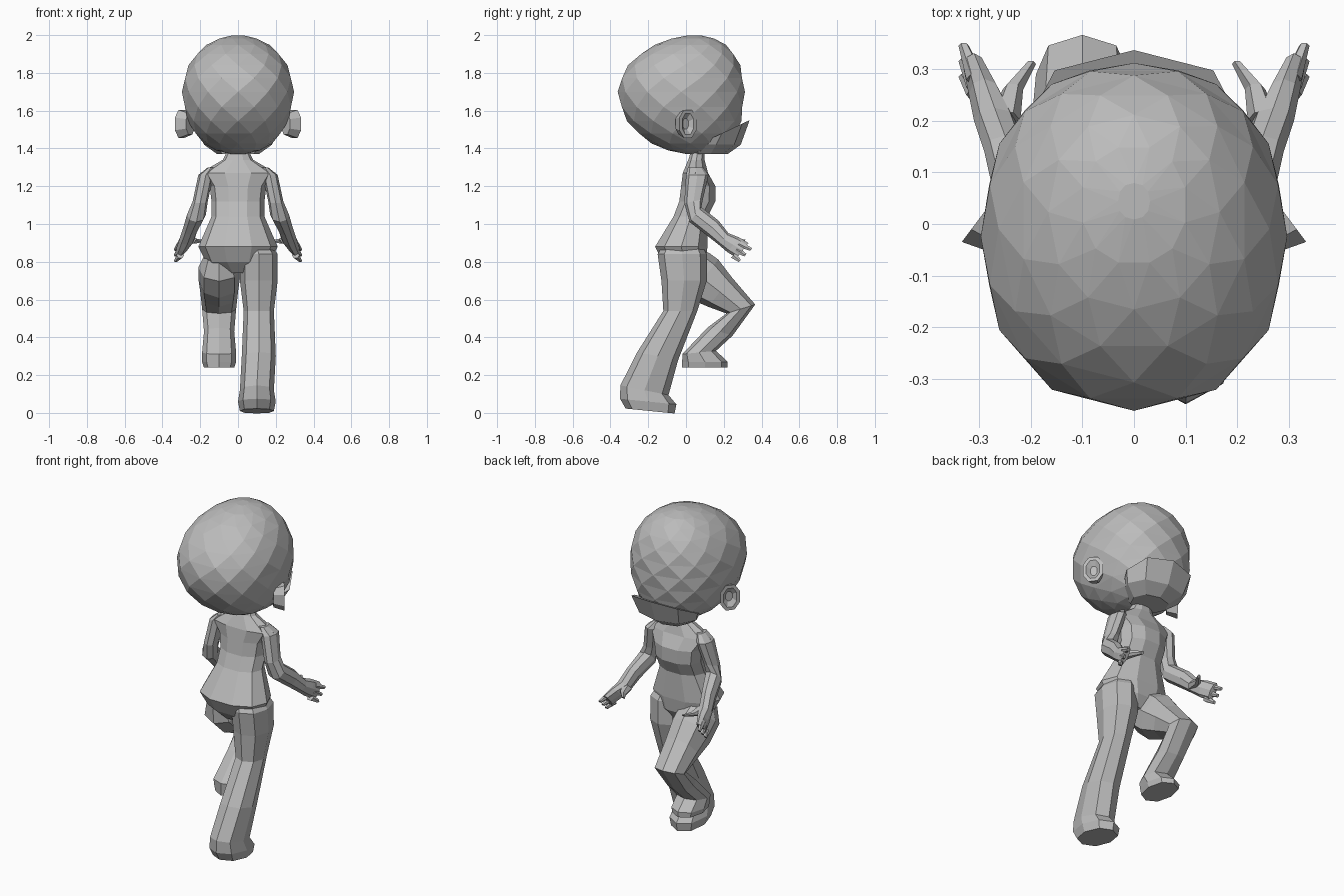
import bpy, bmesh, math
from mathutils import Vector

if "Cube" in bpy.data.objects:
    bpy.data.objects.remove(bpy.data.objects["Cube"])

# One plain grey for the whole figure
shade = (0.5, 0.5, 0.5, 1)
grey = bpy.data.materials.new("plain_grey")
grey.use_nodes = True
grey.diffuse_color = shade
grey.node_tree.nodes["Principled BSDF"].inputs["Base Color"].default_value = shade


def loft(name, rings, stagger=False):
    """Skin closed rings of equal length, capping both ends, with flat faces."""
    bm = bmesh.new()
    loops = [[bm.verts.new(point) for point in ring] for ring in rings]
    count = len(loops[0])
    for level, (low, high) in enumerate(zip(loops, loops[1:])):
        for k in range(count):
            j = (k + 1) % count
            if not stagger:
                bm.faces.new((low[k], low[j], high[j], high[k]))
            elif level % 2 == 0:
                bm.faces.new((low[k], low[j], high[k]))
                bm.faces.new((low[j], high[j], high[k]))
            else:
                bm.faces.new((low[k], high[j], high[k]))
                bm.faces.new((low[k], low[j], high[j]))
    bm.faces.new(loops[0][::-1])
    bm.faces.new(loops[-1])
    bmesh.ops.recalc_face_normals(bm, faces=bm.faces)
    mesh = bpy.data.meshes.new(name)
    bm.to_mesh(mesh)
    bm.free()
    mesh.materials.append(grey)
    bpy.context.collection.objects.link(bpy.data.objects.new(name, mesh))


def oval(center, across, along, sides, phase=0.0):
    """Slightly squared ellipse spanned by two half-axis vectors."""
    def full(value):
        return math.copysign(abs(value) ** 0.9, value)
    angles = [math.tau * (k + phase) / sides for k in range(sides)]
    return [Vector(center) + Vector(across) * full(math.cos(angle))
            + Vector(along) * full(math.sin(angle)) for angle in angles]


def limb(name, sections, side=1, sides=8):
    """Tube through (x, y, z, half width, half depth, tilt) sections."""
    rings = []
    for x, y, z, width, depth, tilt in sections:
        along = Vector((0, math.cos(tilt), math.sin(tilt))) * depth
        rings.append(oval((side * x, y, z), (width, 0, 0), along, sides))
    loft(name, rings)


# Faceted head: an egg whose poles shift forward, fuller underneath
head_rings = []
for step in range(-6, 7):
    angle = math.radians(14 * step)
    rise = math.sin(angle)
    spread = math.cos(angle) ** (0.85 if step < 0 else 1)
    center = (0, 0.07 * rise * rise - 0.025, 1.7 + rise * (0.33 if step < 0 else 0.3))
    head_rings.append(oval(center, (0.297 * spread, 0, 0), (0, 0.337 * spread, 0),
                           12, step % 2 / 2))
loft("head", head_rings, stagger=True)

# Jaw wedge jutting out under the face, its ledge rising to a point
loft("jaw", [oval((0, .13, 1.37), (.11, 0, 0), (0, .09, 0), 8),
             oval((0, .16, 1.42), (.18, 0, 0), (0, .13, 0), 8),
             oval((0, .19, 1.48), (.21, 0, 0), (0, .147, .07), 8)])

# Torso from crotch to neck: height, half width, front, back
torso = [(.74, .08, .07, -.07), (.8, .17, .11, -.13), (.88, .21, .12, -.17),
         (1.04, .14, .12, -.07), (1.12, .14, .16, -.04), (1.2, .15, .16, -.03),
         (1.27, .2, .12, -.02), (1.34, .08, .1, .01), (1.4, .05, .1, .03)]
loft("torso_and_neck", [oval((0, (front + back) / 2, z), (width, 0, 0),
                             (0, (front - back) / 2, 0), 10)
                        for z, width, front, back in torso])

# Straight leg, trailing behind, with flared hem and shoe
limb("standing_leg", [
    (.09, -.02, .93, .06, .08, 0), (.11, -.02, .84, .1, .13, 0),
    (.11, -.01, .7, .1, .12, 0), (.11, -.03, .54, .08, .09, 0),
    (.11, -.15, .3, .09, .11, -.2), (.1, -.22, .12, .09, .13, -.2),
    (.1, -.2, .06, .1, .15, -.1), (.1, -.19, .01, .09, .13, -.1)])

# Bent leg, knee lifted forward
limb("raised_leg", [
    (.1, 0, .83, .08, .1, .3), (.1, .02, .77, .11, .13, .6),
    (.1, .09, .71, .11, .13, .9), (.1, .18, .64, .1, .1, .9),
    (.1, .29, .55, .09, .08, .3), (.1, .18, .43, .08, .07, -.3),
    (.1, .07, .32, .09, .09, .1), (.1, .1, .27, .09, .12, 0),
    (.1, .1, .24, .08, .12, 0)], side=-1)

# Arms, hands and ears on both sides
for side, label in ((1, "left"), (-1, "right")):
    limb(label + "_arm", [
        (.14, .05, 1.3, .02, .04, 0), (.17, .06, 1.26, .04, .06, 0),
        (.2, .04, 1.12, .04, .05, .2), (.22, .05, 1.05, .05, .05, .9),
        (.25, .14, .98, .04, .05, .9), (.27, .2, .92, .04, .04, .9),
        (.29, .25, .89, .03, .05, .9), (.31, .3, .86, .02, .05, .9)], side)
    limb(label + "_thumb", [(.25, .2, .92, .03, .03, .9), (.235, .26, .91, .02, .02, .9),
                            (.2, .31, .91, .01, .01, .9)], side, sides=6)
    for finger, name in enumerate(("upper", "middle", "lower")):
        drop = 0.03 * finger
        limb(f"{label}_{name}_finger", [(.305, .28 - drop / 2, .895 - drop, .02, .02, .9),
                                        (.33, .345 - drop, .865 - drop, .01, .01, .9)],
             side, sides=6)

    # Cupped ear: depth along its axis, half width, half height
    rim = Vector((side * .3, .01, 1.53))
    axis = Vector((side * .8, .6, 0))
    across = Vector((side * -.6, .8, 0))
    cup = [(-.06, .04, .06), (0, .06, .08), (0, .04, .06), (-.02, .02, .03)]
    loft(label + "_ear", [oval(rim + axis * depth, across * width, (0, 0, height), 8, 0.5)
                          for depth, width, height in cup])
